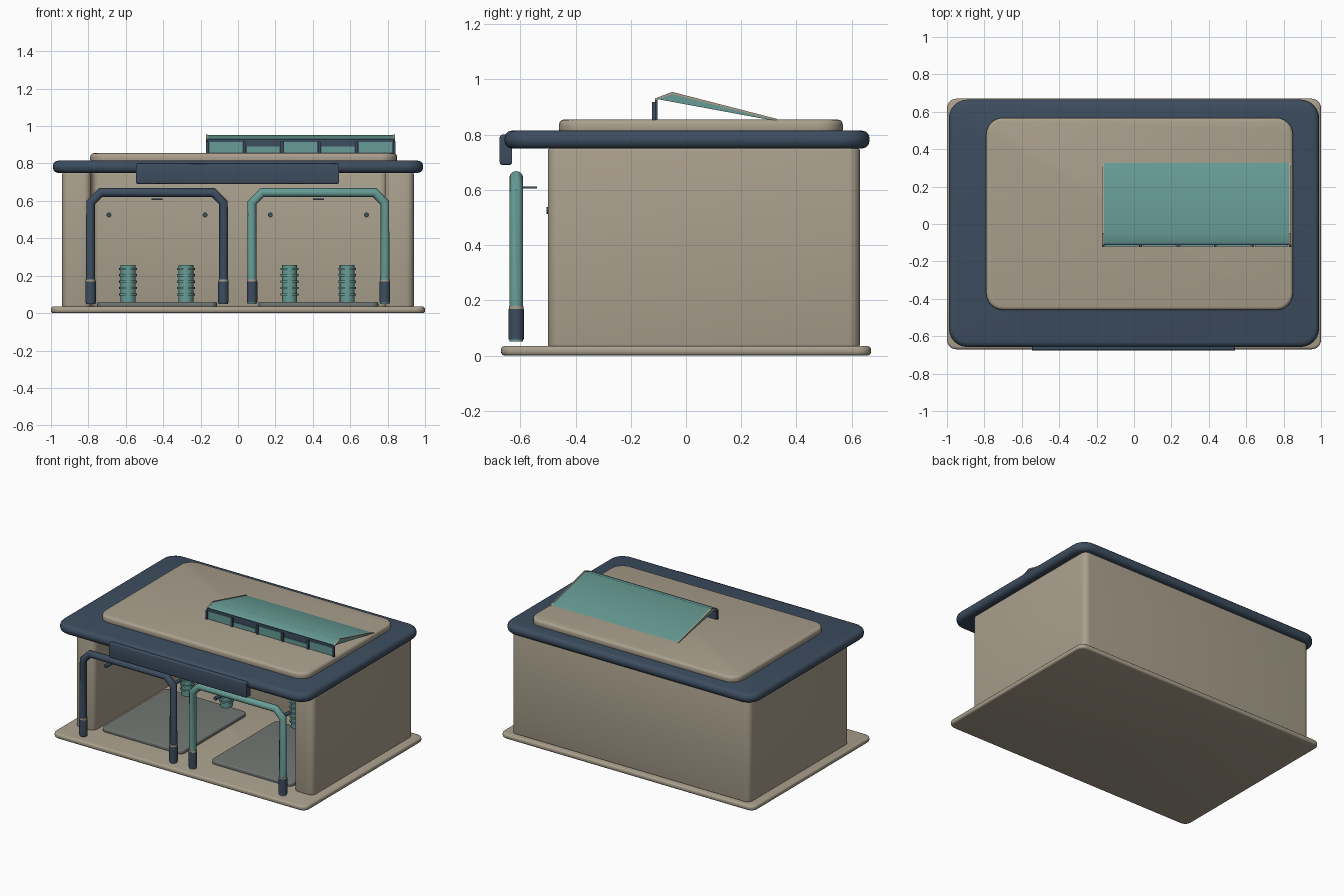
import bpy, bmesh, math
from mathutils import Matrix, Vector

cube = bpy.data.objects.get("Cube")
if cube:
    bpy.data.objects.remove(cube, do_unlink=True)


def material(name, r, g, b):
    m = bpy.data.materials.new(name)
    m.use_nodes = True
    m.diffuse_color = (r, g, b, 1)
    bsdf = next(n for n in m.node_tree.nodes if n.type == 'BSDF_PRINCIPLED')
    bsdf.inputs["Base Color"].default_value = (r, g, b, 1)
    bsdf.inputs["Roughness"].default_value = 0.7
    return m


TAN = material("warm tan", .40, .35, .265)
TEAL = material("muted teal", .135, .33, .30)
NAVY = material("slate navy", .046, .074, .115)
GREY = material("pad grey", .165, .18, .168)


def finish(name, bm, mat):
    bmesh.ops.recalc_face_normals(bm, faces=bm.faces)
    mesh = bpy.data.meshes.new(name)
    bm.to_mesh(mesh)
    bm.free()
    mesh.materials.append(mat)
    ob = bpy.data.objects.new(name, mesh)
    bpy.context.collection.objects.link(ob)
    smooth(ob)
    return ob


def smooth(ob):
    bpy.ops.object.select_all(action='DESELECT')
    ob.select_set(True)
    bpy.context.view_layer.objects.active = ob
    bpy.ops.object.shade_smooth_by_angle(angle=math.radians(35))


def prism(name, outline, z0, z1, mat, radius=0, edge=0):
    """Extrude an xy outline, round its corners, then soften its rims."""
    bm = bmesh.new()
    base = bm.faces.new([bm.verts.new((x, y, z0)) for x, y in outline])
    top = bmesh.ops.extrude_face_region(bm, geom=[base])["geom"]
    bmesh.ops.translate(bm, vec=(0, 0, z1 - z0),
                        verts=[v for v in top if isinstance(v, bmesh.types.BMVert)])
    if not any(f.normal.z < -.9 for f in bm.faces):
        bmesh.ops.recalc_face_normals(bm, faces=bm.faces)

    def level(e):
        return abs(e.verts[0].co.z - e.verts[1].co.z) < 1e-5

    if radius:
        bmesh.ops.bevel(bm, geom=[e for e in bm.edges if not level(e)],
                        offset=radius, segments=6, profile=.5, affect='EDGES')
    if edge:
        rim = [e for e in bm.edges if level(e)]
        bmesh.ops.bevel(bm, geom=rim, offset=edge, segments=3, profile=.5, affect='EDGES')
    return finish(name, bm, mat)


def slab(name, x0, x1, y0, y1, z0, z1, mat, radius=0, edge=0):
    return prism(name, [(x0, y0), (x1, y0), (x1, y1), (x0, y1)], z0, z1, mat, radius, edge)


def cylinder(name, center, radius, length, mat, axis='Z', sides=20):
    bm = bmesh.new()
    turn = Matrix.Rotation(math.pi / 2, 4, 'X') if axis == 'Y' else Matrix()
    bmesh.ops.create_cone(bm, cap_ends=True, segments=sides, radius1=radius,
                          radius2=radius, depth=length,
                          matrix=Matrix.Translation(center) @ turn)
    return finish(name, bm, mat)


def wedge(name, profile, x0, x1, mat):
    """Extrude a yz profile along x."""
    bm = bmesh.new()
    base = bm.faces.new([bm.verts.new((x0, y, z)) for y, z in profile])
    out = bmesh.ops.extrude_face_region(bm, geom=[base])["geom"]
    bmesh.ops.translate(bm, vec=(x1 - x0, 0, 0),
                        verts=[v for v in out if isinstance(v, bmesh.types.BMVert)])
    return finish(name, bm, mat)


def tube(name, points, radius, mat):
    curve = bpy.data.curves.new(name, 'CURVE')
    curve.dimensions = '3D'
    curve.bevel_depth = radius
    curve.bevel_resolution = 4
    curve.use_fill_caps = True
    line = curve.splines.new('POLY')
    line.points.add(len(points) - 1)
    for p, co in zip(line.points, points):
        p.co = (*co, 1)
    curve.materials.append(mat)
    ob = bpy.data.objects.new(name, curve)
    bpy.context.collection.objects.link(ob)
    bpy.ops.object.select_all(action='DESELECT')
    ob.select_set(True)
    bpy.context.view_layer.objects.active = ob
    bpy.ops.object.convert(target='MESH')
    smooth(bpy.context.view_layer.objects.active)


# Ground plate and the three-sided wall shell, open at the front
slab("base_plate", -1, 1, -.67, .67, 0, .035, TAN, .05, .013)
shell = [(-.94, -.5), (-.785, -.5), (-.785, .43), (.785, .43),
         (.785, -.5), (.94, -.5), (.94, .63), (-.94, .63)]
prism("wall_shell", shell, .03, .752, TAN, .04, .01)

# Roof slab, raised roof panel and front fascia board
slab("roof_slab", -.99, .99, -.658, .665, .75, .815, NAVY, .1, .028)
slab("roof_panel", -.79, .85, -.46, .568, .80, .855, TAN, .09, .018)
slab("front_fascia", -.545, .54, -.675, -.63, .69, .80, NAVY, 0, .01)

# Roof skylight: sloping hood with a framed front
X0, X1 = -.165, .835
wedge("skylight_hood", [(-.11, .93), (-.05, .952), (.33, .854), (.29, .856)], X0, X1, TEAL)
for side, x in (("right", X0), ("left", X1)):
    wedge("skylight_trim_" + side, [(-.11, .932), (-.05, .955), (.33, .857),
                                    (.33, .85), (-.05, .947), (-.11, .925)],
          x - .005, x + .005, TAN)
slab("skylight_frame", X0, X1, -.113, -.103, .85, .932, NAVY)
step = (X1 - X0) / 5
for i in range(5):
    x = X0 + i * step
    slab(f"skylight_pane_{i + 1}", x + .012, x + step - .012, -.119, -.112,
         .86, .915 if i % 2 == 0 else .89, TEAL)
for i in range(6):
    x = X0 + i * step
    slab(f"skylight_post_{i + 1}", x - .007, x + .007, -.123, -.11, .853, .918, NAVY)

# Two identical bays, mirrored only in colour
for bay, cx, hoop_mat in (("right", -.433, NAVY), ("left", .43, TEAL)):
    slab(bay + "_floor_pad", cx - .32, cx + .32, -.47, .27, .03, .06, GREY, .035, .008)

    # Entrance hoop with chamfered shoulders and foot sleeves
    w, y, c = .355, -.615, .055
    tube(bay + "_hoop", [(cx - w, y, .05), (cx - w, y, .645 - c), (cx - w + c, y, .645),
                         (cx + w - c, y, .645), (cx + w, y, .645 - c), (cx + w, y, .05)],
         .025, hoop_mat)
    for tag, s in (("outer", -1), ("inner", 1)):
        x = cx + s * w
        cylinder(f"{bay}_hoop_sleeve_{tag}", (x, y, .113), .028, .11, NAVY)
        cylinder(f"{bay}_hoop_band_{tag}", (x, y, .174), .027, .012, TAN)

        # Ribbed cushion near the back of the bay
        sx = cx + s * .154
        cylinder(f"{bay}_cushion_{tag}", (sx, .27, .158), .04, .196, TEAL)
        for k in range(5):
            cylinder(f"{bay}_cushion_rib_{tag}_{k + 1}", (sx, .27, .10 + k * .034),
                     .048, .012, TEAL)

        # Sensor rod
        cylinder(f"{bay}_sensor_{tag}", (cx + s * .257, -.455, .525), .013, .1, NAVY,
                 'Y', 14)

    # Small tab behind the hoop crossbar
    slab(bay + "_hoop_tab", cx - .03, cx + .03, -.59, -.54, .605, .613, NAVY)
